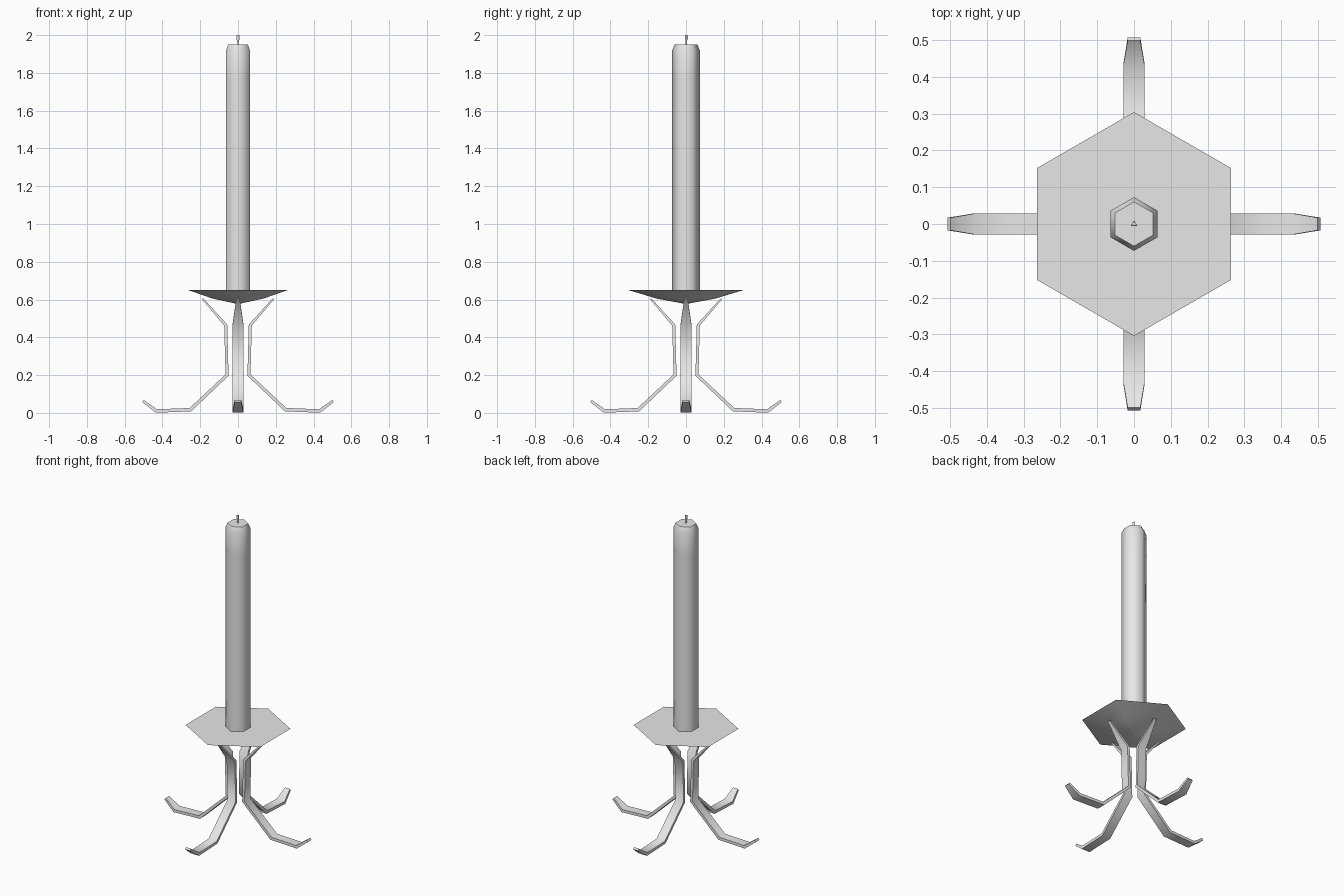
import bpy, bmesh, math
from mathutils import Vector, Matrix

cube = bpy.data.objects.get("Cube")
if cube:
    bpy.data.objects.remove(cube)

grey = bpy.data.materials.new("plain grey")
grey.use_nodes = True
COLOUR = (0.8, 0.8, 0.8, 1)
grey.diffuse_color = COLOUR
grey.node_tree.nodes["Principled BSDF"].inputs["Base Color"].default_value = COLOUR


def loft(name, rings, smooth_angle, turn=0):
    """Skin equal-sized rings of points and cap both ends."""
    bm = bmesh.new()
    loops = [[bm.verts.new(p) for p in ring] for ring in rings]
    n = len(loops[0])
    for a, b in zip(loops, loops[1:]):
        for i in range(n):
            j = (i + 1) % n
            bm.faces.new((a[i], a[j], b[j], b[i]))
    bm.faces.new(loops[0][::-1])
    bm.faces.new(loops[-1])
    bmesh.ops.transform(bm, matrix=Matrix.Rotation(turn, 4, "Z"), verts=bm.verts)
    bmesh.ops.recalc_face_normals(bm, faces=bm.faces)
    mesh = bpy.data.meshes.new(name)
    bm.to_mesh(mesh)
    bm.free()
    mesh.materials.append(grey)
    obj = bpy.data.objects.new(name, mesh)
    bpy.context.collection.objects.link(obj)
    bpy.ops.object.select_all(action="DESELECT")
    obj.select_set(True)
    bpy.context.view_layer.objects.active = obj
    bpy.ops.object.shade_smooth_by_angle(angle=math.radians(smooth_angle))
    return obj


def turned(name, sides, profile, smooth_angle):
    """Prism-like solid from (radius, height) pairs, one corner on +y."""
    angles = [math.pi / 2 + math.tau * i / sides for i in range(sides)]
    rings = [[(r * math.cos(a), r * math.sin(a), z) for a in angles]
             for r, z in profile]
    return loft(name, rings, smooth_angle)


# Candle, wick and drip dish
turned("candle", 6, [(0.073, 0.64), (0.073, 1.77), (0.073, 1.92), (0.06, 1.95)], 65)
turned("wick", 3, [(0.004, 1.945), (0.005, 1.97), (0.01, 1.98), (0.009, 2.0)], 30)
turned("drip_dish", 6, [(0.01, 0.578), (0.155, 0.605), (0.304, 0.65)], 25)

# Leg centre line: distance from axis, height, half width, thickness
LEG = [(0.188, 0.605, 0.009, 0.008), (0.065, 0.465, 0.029, 0.016),
       (0.058, 0.2, 0.029, 0.016), (0.252, 0.017, 0.029, 0.018),
       (0.432, 0.010, 0.029, 0.018), (0.503, 0.063, 0.017, 0.014)]


def leg_rings():
    points = [Vector(p[:2]) for p in LEG]
    steps = [(b - a).normalized() for a, b in zip(points, points[1:])]
    rings = []
    for i, (p, (_, _, half, thick)) in enumerate(zip(points, LEG)):
        before, after = steps[max(i - 1, 0)], steps[min(i, len(steps) - 1)]
        along = (before + after).normalized()
        side = Vector((-along.y, along.x)) * thick / 2 / along.dot(after)
        a, b = p + side, p - side
        rings.append([(a.x, -half, max(a.y, 0)), (a.x, half, max(a.y, 0)),
                      (b.x, half, max(b.y, 0)), (b.x, -half, max(b.y, 0))])
    return rings


# Four legs around the axis
for k, place in enumerate(("left", "back", "right", "front")):
    loft(place + "_leg", leg_rings(), 50, k * math.pi / 2)
